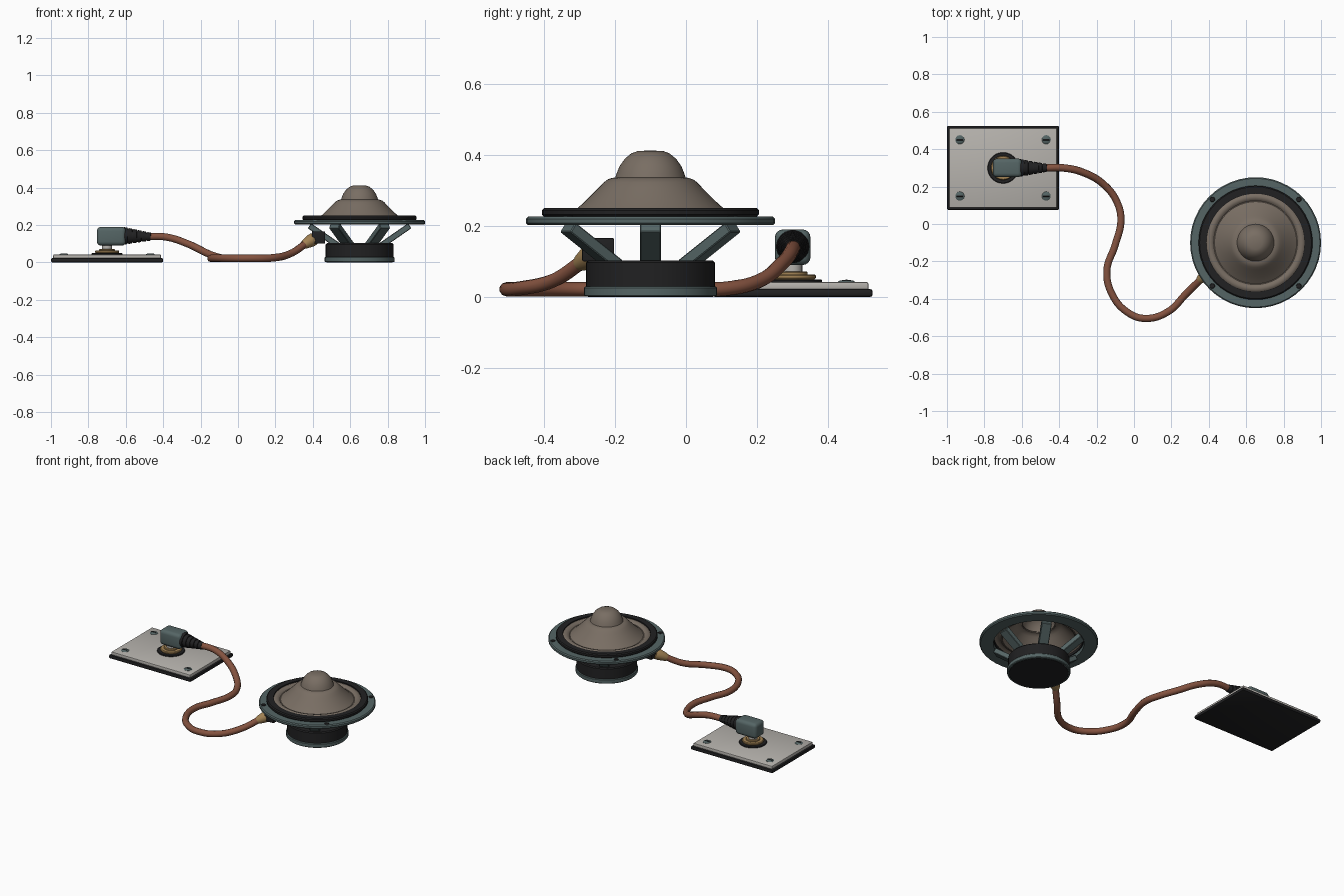
import bpy, bmesh
from math import sin, cos, pi, radians
from mathutils import Vector, Matrix

cube = bpy.data.objects.get("Cube")
if cube:
    bpy.data.objects.remove(cube)


def material(name, r, g, b):
    m = bpy.data.materials.new(name)
    m.use_nodes = True
    m.diffuse_color = (r, g, b, 1)
    m.node_tree.nodes["Principled BSDF"].inputs["Base Color"].default_value = (r, g, b, 1)
    return m


SLATE = material("slate metal", .09, .13, .13)
BLACK = material("black rubber", .015, .015, .016)
TAUPE = material("taupe paper", .19, .155, .125)
COPPER = material("copper cable", .23, .085, .05)
BRASS = material("brass", .37, .23, .09)
PALE = material("pale steel", .47, .45, .42)


def finish(bm, name, mat, loc=(0, 0, 0), rot=None, angle=35):
    bmesh.ops.recalc_face_normals(bm, faces=bm.faces)
    mesh = bpy.data.meshes.new(name)
    bm.to_mesh(mesh)
    bm.free()
    mesh.materials.append(mat)
    ob = bpy.data.objects.new(name, mesh)
    bpy.context.collection.objects.link(ob)
    ob.matrix_world = Matrix.Translation(loc) @ (rot or Matrix())
    bpy.ops.object.select_all(action='DESELECT')
    ob.select_set(True)
    bpy.context.view_layer.objects.active = ob
    bpy.ops.object.shade_smooth_by_angle(angle=radians(angle))
    return ob


def lathe(name, profile, mat, loc, rot=None, closed=False, segs=48):
    """Spin (radius, height) points about the local z axis."""
    bm = bmesh.new()
    verts = [bm.verts.new((r, 0, z)) for r, z in profile]
    ends = verts[1:] + (verts[:1] if closed else [])
    edges = [bm.edges.new(pair) for pair in zip(verts, ends)]
    bmesh.ops.spin(bm, geom=verts + edges, cent=(0, 0, 0), axis=(0, 0, 1),
                   angle=2 * pi, steps=segs, use_duplicate=False)
    bmesh.ops.remove_doubles(bm, verts=bm.verts, dist=1e-5)
    return finish(bm, name, mat, loc, rot)


def disc(name, r, z0, z1, mat, loc, bevel=.004, rot=None, segs=48):
    b = bevel
    return lathe(name, [(0, z0), (r - b, z0), (r, z0 + b), (r, z1 - b), (r - b, z1), (0, z1)],
                 mat, loc, rot, segs=segs)


def ring(name, r0, r1, z0, z1, mat, loc, bevel=.004):
    b = bevel
    return lathe(name, [(r0, z0), (r1 - b, z0), (r1, z0 + b), (r1, z1 - b), (r1 - b, z1), (r0, z1)],
                 mat, loc, closed=True)


def box(name, size, mat, loc, bevel=.005, segs=2, rot=None):
    bm = bmesh.new()
    bmesh.ops.create_cube(bm, size=1)
    bmesh.ops.scale(bm, vec=size, verts=bm.verts)
    bmesh.ops.bevel(bm, geom=bm.edges[:], offset=bevel, segments=segs,
                    profile=.5, affect='EDGES')
    return finish(bm, name, mat, loc, rot)


def aim(direction):
    return Vector(direction).to_track_quat('Z', 'Y').to_matrix().to_4x4()


# Speaker: magnet, flange and gasket
SPK = Vector((.65, -.1, 0))
disc("magnet", .181, 0, .103, BLACK, SPK, .006)
ring("magnet_back_plate", .17, .187, .001, .03, SLATE, SPK)
ring("basket_flange", .268, .35, .202, .226, SLATE, SPK, .006)
ring("gasket", .262, .305, .226, .25, BLACK, SPK, .006)

# Rolled surround, cone and dust dome
lathe("surround", [(.285, .222), (.268, .236), (.258, .246), (.245, .25), (.232, .246),
                   (.224, .238), (.215, .238)], TAUPE, SPK)
lathe("cone", [(.222, .236), (.205, .25), (.185, .268), (.165, .288), (.145, .308), (.132, .322),
               (.12, .331), (.108, .335), (.095, .337)], TAUPE, SPK)
lathe("dust_dome", [(.1, .333), (.095, .348), (.087, .368), (.072, .389), (.054, .404),
                    (.035, .411), (0, .412)], TAUPE, SPK)

# Basket struts
for i in range(6):
    a = i * pi / 3
    out = Vector((cos(a), sin(a), 0))
    top = SPK + out * .268 + Vector((0, 0, .196))
    low = SPK + out * .115 + Vector((0, 0, .09))
    z = (top - low).normalized()
    side = Vector((-sin(a), cos(a), 0))
    frame = Matrix((side, z.cross(side), z)).transposed().to_4x4()
    box(f"basket_strut_{i}", (.06, .032, (top - low).length), SLATE,
        (top + low) / 2, .003, 1, frame)

# Flange screws
for i in range(4):
    a = pi / 4 + i * pi / 2
    disc(f"flange_screw_{i}", .014, .222, .23, BLACK,
         SPK + Vector((cos(a), sin(a), 0)) * .327, .002, segs=16)

# Terminal block and brass cable sleeve
box("terminal_block", (.07, .09, .065), BLACK, (.43, -.247, .133), .004)
sleeve = Vector((.35, -.3, .093))
lathe("cable_sleeve", [(0, 0), (.021, 0), (.025, .01), (.034, .055), (.034, .075), (0, .075)],
      BRASS, sleeve, aim((.055, .045, .032)), segs=24)

# Wall plate with corner screws
box("plate_base", (.6, .45, .023), BLACK, (-.7, .3, .0115), .008)
box("plate_face", (.576, .426, .024), PALE, (-.7, .3, .03), .005)
for sx in (-1, 1):
    for sy in (-1, 1):
        at = Vector((-.7 + sx * .231, .3 + sy * .151, 0))
        lathe("plate_screw", [(.024, .04), (.024, .043), (.018, .047), (0, .048)],
              SLATE, at, segs=20)
        box("plate_screw_slot", (.036, .007, .003), BLACK, at + Vector((0, 0, .0475)), .001, 1)

# Jack socket
JACK = Vector((-.7, .3, 0))
disc("jack_washer", .083, .04, .05, BLACK, JACK, .003)
disc("jack_nut", .065, .05, .064, BRASS, JACK, .004)
disc("jack_collar", .042, .06, .072, BRASS, JACK, .003)
disc("plug_pin", .027, .06, .1, PALE, JACK, .002, segs=24)

# Right-angle plug and ribbed boot
box("plug_body", (.155, .1, .1), SLATE, (-.677, .3, .14), .022, 4)
profile = [(0, 0)]
for i in range(6):
    r, x = .047 - i * .0045, i * .025
    profile += [(r, x), (r - .003, x + .018), (r - .008, x + .019), (r - .008, x + .025)]
profile += [(0, .15)]
lathe("plug_boot", profile, BLACK, (-.61, .3, .142), aim((1, 0, -.03)), segs=28)

# Cable
path = [(-.49, .3, .139), (-.38, .3, .135), (-.27, .275, .1), (-.155, .205, .045),
        (-.09, .115, .024), (-.07, .02, .022), (-.1, -.11, .022), (-.145, -.25, .022),
        (-.115, -.38, .022), (-.03, -.475, .022), (.06, -.505, .022), (.18, -.47, .024),
        (.28, -.372, .047), (.365, -.288, .102)]
curve = bpy.data.curves.new("cable", 'CURVE')
curve.dimensions = '3D'
curve.bevel_depth = .02
curve.bevel_resolution = 3
curve.resolution_u = 8
spline = curve.splines.new('BEZIER')
spline.bezier_points.add(len(path) - 1)
for p, co in zip(spline.bezier_points, path):
    p.co = co
    p.handle_left_type = p.handle_right_type = 'AUTO'
curve.materials.append(COPPER)
bpy.context.collection.objects.link(bpy.data.objects.new("cable", curve))
